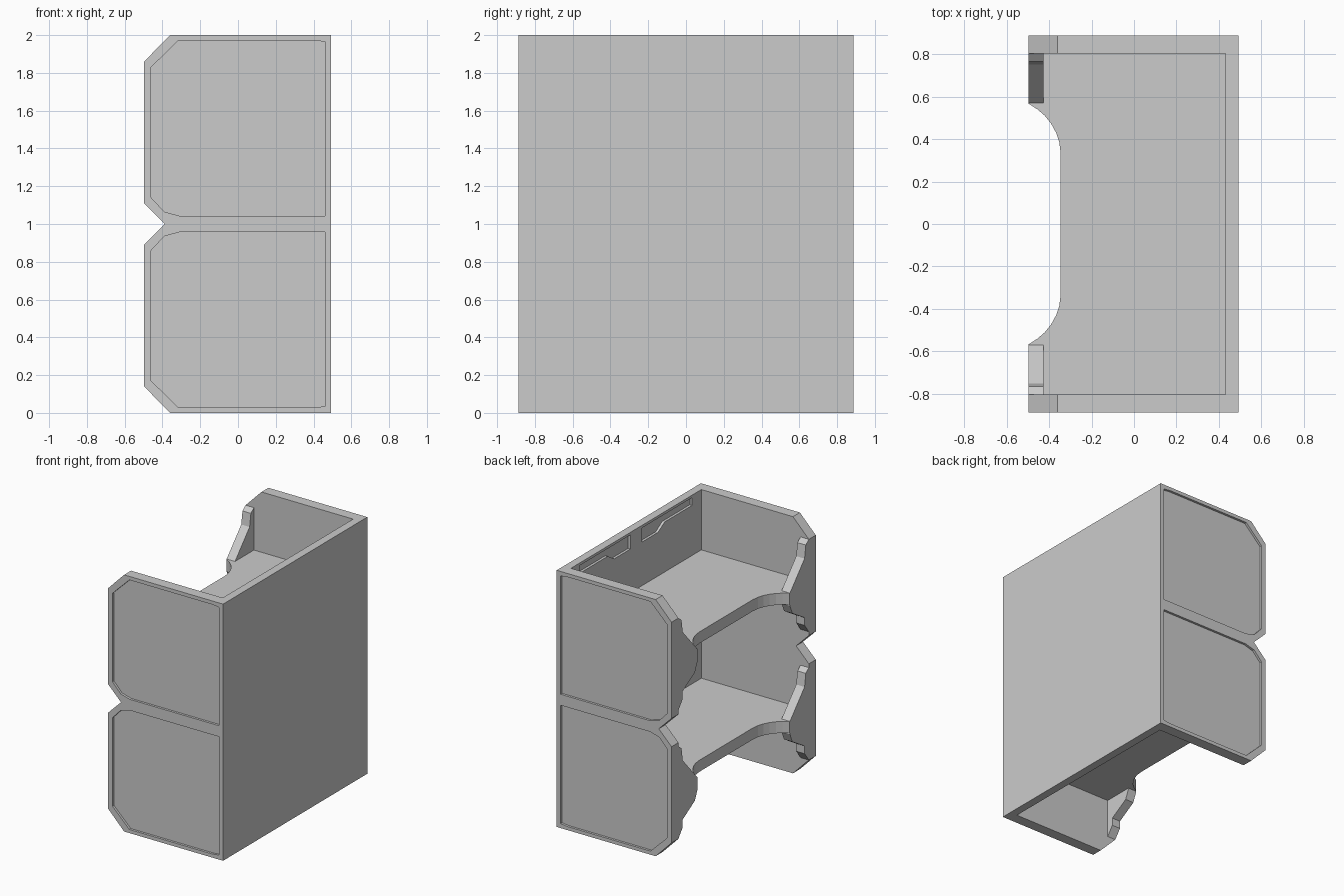
import bpy, bmesh
from mathutils import Vector

if "Cube" in bpy.data.objects:
    bpy.data.objects.remove(bpy.data.objects["Cube"])

# helper: extrude a 2D outline along an axis between a and b
def prism(name, pts, axis, a, b):
    place = {'x': lambda p, t: (t, p[0], p[1]),
             'y': lambda p, t: (p[0], t, p[1]),
             'z': lambda p, t: (p[0], p[1], t)}[axis]
    bm = bmesh.new()
    face = bm.faces.new([bm.verts.new(place(p, a)) for p in pts])
    ext = bmesh.ops.extrude_face_region(bm, geom=[face])
    move = Vector(place((0, 0), b - a))
    bmesh.ops.translate(bm, vec=move,
                        verts=[v for v in ext['geom'] if isinstance(v, bmesh.types.BMVert)])
    bmesh.ops.recalc_face_normals(bm, faces=bm.faces)
    me = bpy.data.meshes.new(name)
    bm.to_mesh(me)
    bm.free()
    ob = bpy.data.objects.new(name, me)
    bpy.context.collection.objects.link(ob)
    return ob

# helper: subtract cutters, apply, and remove them
def carve(ob, cutters):
    for c in cutters:
        c.hide_render = True
        m = ob.modifiers.new("recess", 'BOOLEAN')
        m.operation, m.solver, m.object = 'DIFFERENCE', 'EXACT', c
    bpy.context.view_layer.update()
    dg = bpy.context.evaluated_depsgraph_get()
    me = bpy.data.meshes.new_from_object(ob.evaluated_get(dg))
    ob.modifiers.clear()
    ob.data = me
    for c in cutters:
        bpy.data.objects.remove(c)

# end walls with two shallow recessed panels each
wall = [(-.497, .14), (-.36, 0), (.493, 0), (.493, 2), (-.36, 2),
        (-.497, 1.86), (-.497, 1.11), (-.387, 1), (-.497, .89)]
panel = [(-.46, .17), (-.46, .86), (-.39, .935), (-.31, .957),
         (.46, .957), (.46, .035), (.40, .028), (-.315, .028)]
upper = [(x, 2 - z) for x, z in panel]
for s, side in ((-1, "front"), (1, "rear")):
    w = prism(side + "_end_wall", wall, 'y', s * .803, s * .888)
    carve(w, [prism("cutter", p, 'y', s * .87, s * .95) for p in (panel, upper)])

# long back wall with shallow stepped recesses inside the top of each tier
back = prism("back_wall", [(-.803, 0), (.803, 0), (.803, 2), (-.803, 2)], 'x', .43, .493)
band = [(.07, .98), (.07, .87), (.27, .87), (.35, .92), (.69, .92), (.69, .98)]
carve(back, [prism("cutter", [(s * y, z + t) for y, z in band], 'x', .40, .45)
             for s in (-1, 1) for t in (0, 1)])
# cover strips so the back face runs the full width are part of the end walls

# shelves with a scooped front edge, and corner brackets
scoop = [(-.497, .803), (-.497, .567), (-.455, .54), (-.42, .51), (-.39, .472),
         (-.367, .43), (-.352, .385), (-.345, .33)]
outline = scoop + [(x, -y) for x, y in reversed(scoop)] + [(.43, -.803), (.43, .803)]
bracket = [(.803, .86), (.765, .83), (.75, .73), (.57, .53), (.57, .43),
           (.60, .36), (.75, .27), (.75, .21), (.803, .14)]
for t, tier in enumerate(("lower", "upper")):
    prism(tier + "_shelf", outline, 'z', t + .44, t + .53)
    for s, side in ((-1, "front"), (1, "rear")):
        prism(f"{tier}_{side}_bracket", [(s * y, z + t) for y, z in bracket],
              'x', -.497, -.425)
